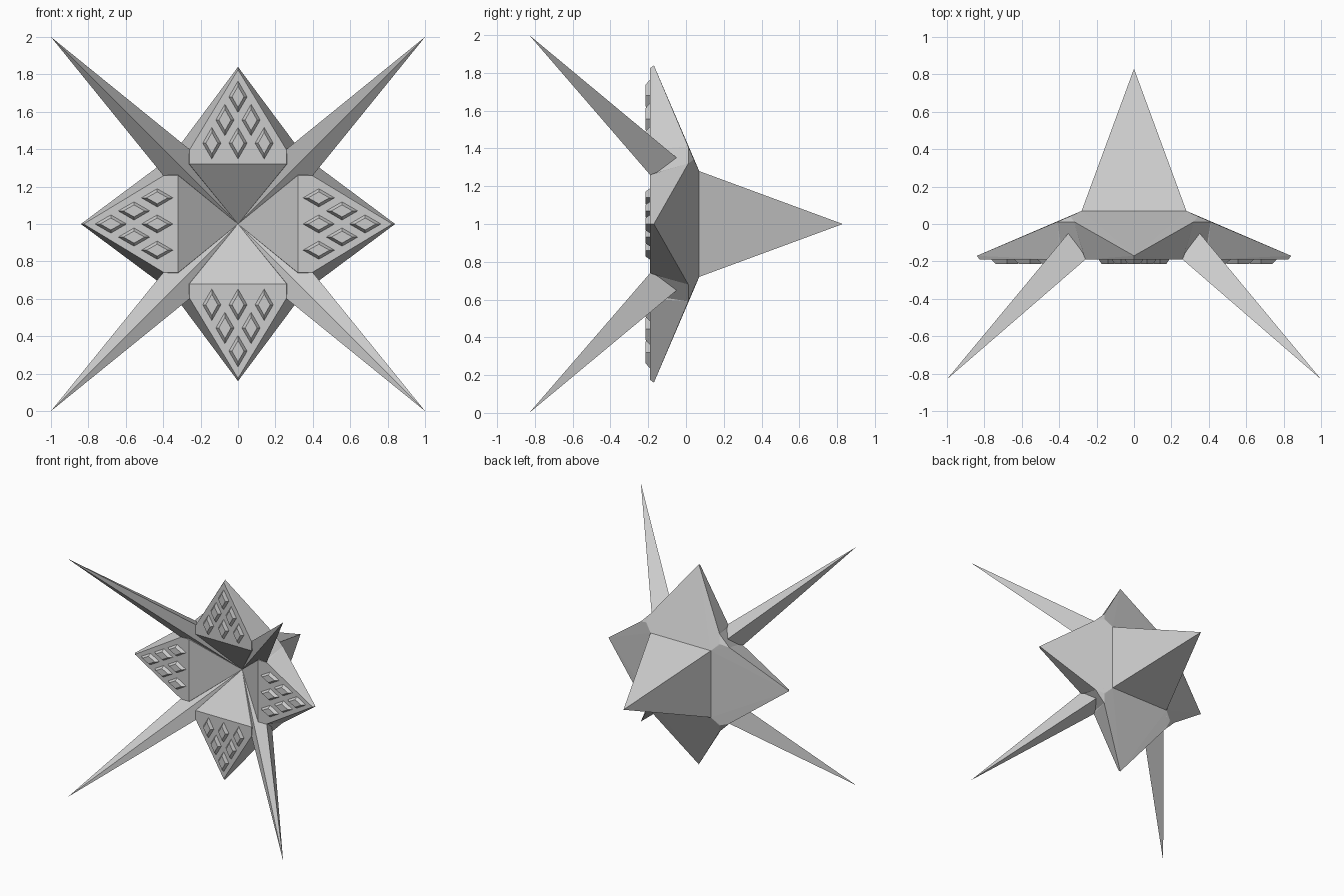
import bpy, bmesh, math
from mathutils import Vector, Matrix

if "Cube" in bpy.data.objects:
    bpy.data.objects.remove(bpy.data.objects["Cube"])

CENTER = Vector((0, 0, 1))
NAMES = ["top", "right", "bottom", "left"]


def hull(bm, pts):
    # add one convex solid to the bmesh
    part = bmesh.new()
    for p in pts:
        part.verts.new(p)
    res = bmesh.ops.convex_hull(part, input=part.verts)
    loose = [v for v in part.verts if not v.link_faces]
    bmesh.ops.delete(part, geom=loose, context='VERTS')
    bmesh.ops.dissolve_limit(part, angle_limit=math.radians(0.5),
                             verts=part.verts, edges=part.edges)
    bmesh.ops.recalc_face_normals(part, faces=part.faces)
    me = bpy.data.meshes.new("tmp")
    part.to_mesh(me)
    part.free()
    bm.from_mesh(me)
    bpy.data.meshes.remove(me)


def make(name, solids, turn=0):
    # turn = quarter turns about the front-back axis; points are relative to CENTER
    bm = bmesh.new()
    for s in solids:
        hull(bm, s)
    bm.transform(Matrix.Translation(CENTER) @ Matrix.Rotation(turn * math.pi / 2, 4, 'Y'))
    me = bpy.data.meshes.new(name)
    bm.to_mesh(me)
    bm.free()
    ob = bpy.data.objects.new(name, me)
    bpy.context.collection.objects.link(ob)


def both(x, y, z):
    return [(x, y, z), (-x, y, z)]


def stud(x, z):
    # raised diamond with bevelled sides
    pts = []
    for y, w, h in ((-0.18, 0.055, 0.095), (-0.215, 0.032, 0.057)):
        pts += [(x + w, y, z), (x - w, y, z), (x, y, z + h), (x, y, z - h)]
    return pts


ROOT = (0, 0.055, 0)

# upper arm: pyramid with a flat panel cut across its front
arm = ([ROOT, (0, -0.17, 0.84), (0, -0.19, 0.825)]
       + both(0.28, 0.07, 0.28) + both(0.34, 0.04, 0.345) + both(0.32, 0.012, 0.41)
       + both(0.26, -0.19, 0.395) + both(0.26, -0.19, 0.32))

# six studs in a triangle on the panel
studs = [stud((i - (n - 1) / 2) * 0.14, 0.68 - (n - 1) * 0.124)
         for n in (1, 2, 3) for i in range(n)]

# long corner spike with a four-sided section, plus the small corner web behind it
spike = [ROOT, (1, -0.83, 1), (0.26, -0.19, 0.40), (0.40, -0.19, 0.26), (0.335, -0.03, 0.335)]
web = [ROOT, (0.28, 0.07, 0.28), (0.34, 0.04, 0.345), (0.345, 0.04, 0.34),
       (0.32, 0.012, 0.41), (0.41, 0.012, 0.32), (0.26, -0.17, 0.39), (0.39, -0.17, 0.26)]

for k, n in enumerate(NAMES):
    make(n + "_arm", [arm], k)
    make(n + "_panel_studs", studs, k)
    make("corner_spike_" + str(k + 1), [spike, web], k)

# back spike on a square base
make("back_spike", [[ROOT, (0, 0.83, 0)] + both(0.28, 0.07, 0.28) + both(0.28, 0.07, -0.28)])
